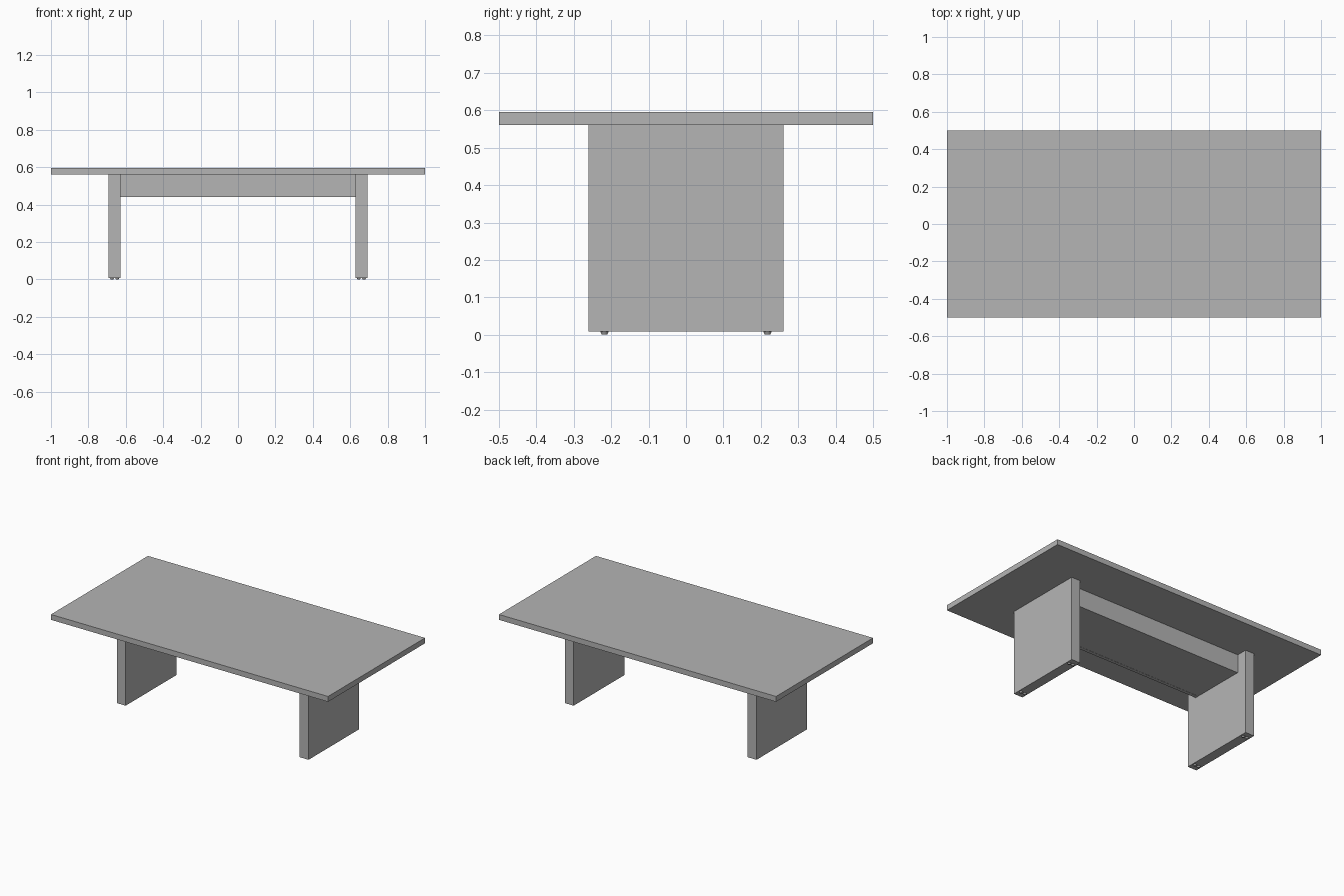
import bpy

default = bpy.data.objects.get("Cube")
if default:
    bpy.data.objects.remove(default, do_unlink=True)

# Single plain grey finish
grey = bpy.data.materials.new("plain grey")
grey.use_nodes = True
colour = (0.46, 0.46, 0.46, 1)
grey.diffuse_color = colour
grey.node_tree.nodes["Principled BSDF"].inputs["Base Color"].default_value = colour


def box(name, x, y, z):
    """Box spanning the (low, high) range on each axis."""
    ranges = (x, y, z)
    bpy.ops.mesh.primitive_cube_add(size=1, location=[(a + b) / 2 for a, b in ranges])
    obj = bpy.context.object
    obj.name = name
    obj.scale = [b - a for a, b in ranges]
    bpy.ops.object.transform_apply(location=False, rotation=False, scale=True)
    obj.data.materials.append(grey)


def mirrored(centre, half):
    return centre - half, centre + half


TOP, UNDER, RAIL_BOTTOM, LEG_BOTTOM = 0.595, 0.56, 0.44, 0.008
LEG_IN, LEG_OUT, LEG_HALF = 0.628, 0.692, 0.261
RAIL_OUT, RAIL_THICK = 0.19, 0.022

# Tabletop
box("tabletop", (-1, 1), (-0.5, 0.5), (UNDER, TOP))

# Apron rails and the panel closing the space between them
span = (-LEG_IN, LEG_IN)
for side, name in ((-1, "front_rail"), (1, "back_rail")):
    y = side * (RAIL_OUT - RAIL_THICK / 2)
    box(name, span, mirrored(y, RAIL_THICK / 2), (RAIL_BOTTOM, UNDER))
inner = RAIL_OUT - RAIL_THICK
box("apron_panel", span, (-inner, inner), (RAIL_BOTTOM + 0.001, UNDER))

# Slab legs, each on small tapered glides
for side, name in ((-1, "right"), (1, "left")):
    centre = side * (LEG_IN + LEG_OUT) / 2
    box(name + "_leg", mirrored(centre, (LEG_OUT - LEG_IN) / 2),
        (-LEG_HALF, LEG_HALF), (LEG_BOTTOM, UNDER))
    for y in (-0.218, 0.218):
        for offset in (-0.014, 0.014):
            bpy.ops.mesh.primitive_cone_add(
                vertices=16, radius1=0.007, radius2=0.011, depth=LEG_BOTTOM,
                location=(centre + offset, y, LEG_BOTTOM / 2))
            foot = bpy.context.object
            foot.name = name + "_foot"
            foot.data.materials.append(grey)
            bpy.ops.object.shade_smooth_by_angle()
